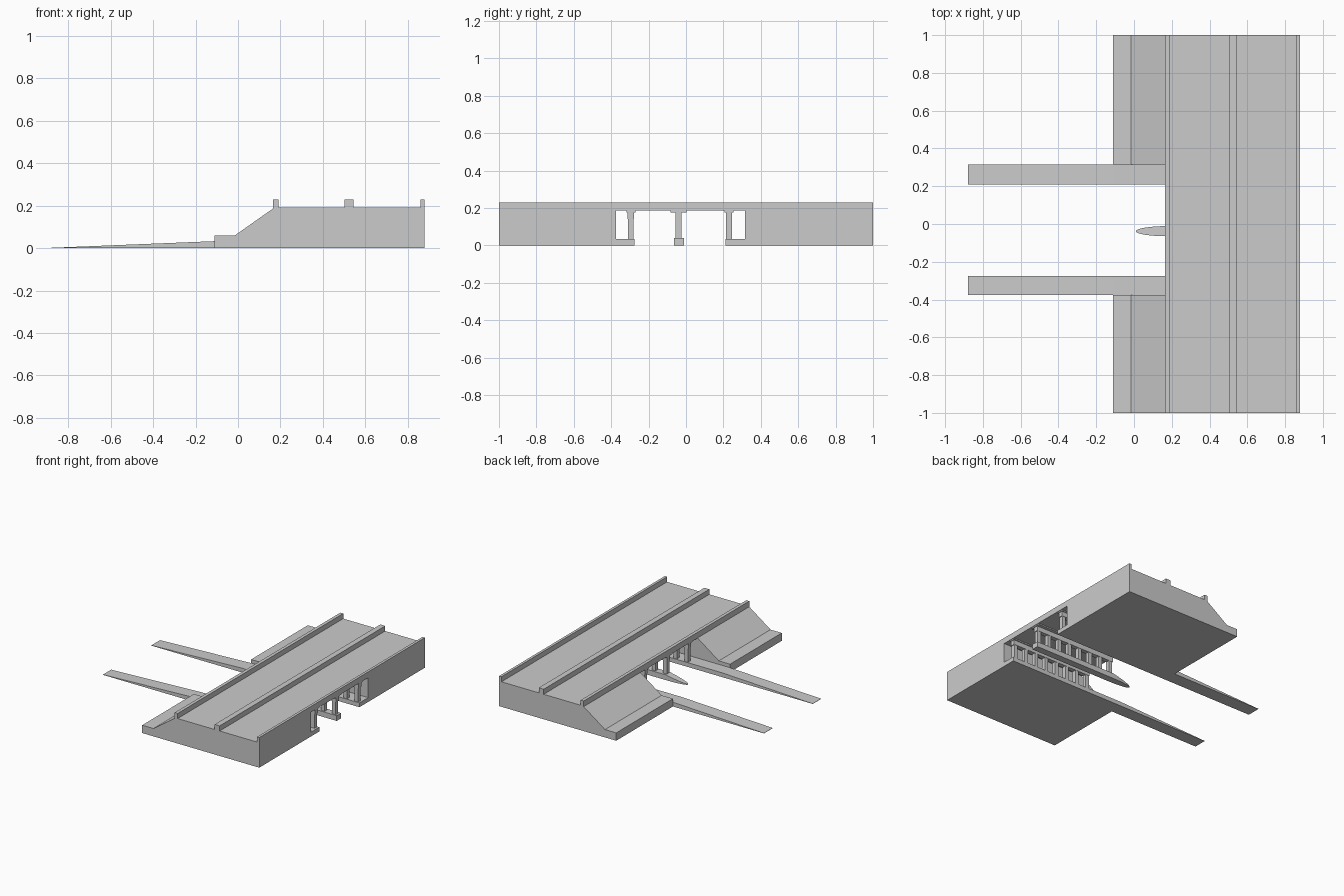
import bpy, bmesh, math

if "Cube" in bpy.data.objects:
    bpy.data.objects.remove(bpy.data.objects["Cube"])


def mesh_object(name, bm):
    bmesh.ops.recalc_face_normals(bm, faces=bm.faces)
    me = bpy.data.meshes.new(name)
    bm.to_mesh(me)
    bm.free()
    ob = bpy.data.objects.new(name, me)
    bpy.context.collection.objects.link(ob)
    return ob


def box(name, x0, x1, y0, y1, z0, z1):
    return prism(name, [(x0, z0), (x1, z0), (x1, z1), (x0, z1)], y0, y1)


def prism(name, profile, y0, y1):
    """Extrude an x-z profile along y."""
    bm = bmesh.new()
    face = bm.faces.new([bm.verts.new((x, y0, z)) for x, z in profile])
    ext = bmesh.ops.extrude_face_region(bm, geom=[face])
    verts = [g for g in ext["geom"] if isinstance(g, bmesh.types.BMVert)]
    bmesh.ops.translate(bm, verts=verts, vec=(0, y1 - y0, 0))
    return mesh_object(name, bm)


# Sloped earth embankments either side of the underpass
bank = [(-0.11, 0), (0.88, 0), (0.88, 0.187), (0.165, 0.187), (-0.015, 0.06), (-0.11, 0.06)]
prism("embankment_south", bank, -1, -0.375)
prism("embankment_north", bank, 0.315, 1)

# Road deck with edge parapets and central barrier
box("road_deck", 0.165, 0.88, -1, 1, 0.185, 0.191)
for name, x0, x1 in (("parapet_inner", 0.165, 0.19),
                     ("median_barrier", 0.503, 0.545),
                     ("parapet_outer", 0.86, 0.88)):
    box(name, x0, x1, -1, 1, 0.186, 0.23)

# Raised side walks under the bridge, ramping down to ground level
walk = [(-0.88, 0), (0.88, 0), (0.88, 0.033), (-0.11, 0.033), (-0.88, 0.002)]
prism("side_walk_south", walk, -0.375, -0.275)
prism("side_walk_north", walk, 0.21, 0.315)

# Central island with a tapered, pointed nose
bm = bmesh.new()
yc, hw, n = -0.038, 0.027, 8
outline = [(0.88, 1), (0.18, 1)]
for i in range(1, n):
    a = math.pi / 2 * i / n
    outline.append((0.18 - 0.17 * math.sin(a), math.cos(a)))
pts = [(x, yc + hw * w) for x, w in outline] + [(0.01, yc)]
pts += [(x, yc - hw * w) for x, w in reversed(outline)]
low = [bm.verts.new((x, y, 0)) for x, y in pts]
top = [bm.verts.new((x, y, 0.04 if x > 0.17 else 0.006 + 0.034 * (x - 0.01) / 0.17))
       for x, y in pts]
bm.faces.new(low)
for i in range(len(pts)):
    j = (i + 1) % len(pts)
    bm.faces.new((low[i], low[j], top[j], top[i]))
m = len(pts)
for i in range(m // 2):
    quad = [top[i], top[i + 1], top[m - 2 - i], top[m - 1 - i]]
    bm.faces.new(list(dict.fromkeys(quad)))
mesh_object("central_island", bm)

# Pier rows: columns, cross beam and bearing cap
COUNT = 8
for label, y, cap, base in (("south", -0.295, 0.024, 0.03),
                            ("centre", -0.04, 0.042, 0.036),
                            ("north", 0.23, 0.024, 0.03)):
    for i in range(COUNT):
        x = 0.195 + (0.85 - 0.195) * i / (COUNT - 1)
        box(f"column_{label}_{i + 1}", x - 0.015, x + 0.015, y - 0.015, y + 0.015, base, 0.145)
    box(f"pier_beam_{label}", 0.175, 0.87, y - 0.017, y + 0.017, 0.14, 0.177)
    box(f"bearing_cap_{label}", 0.17, 0.875, y - cap, y + cap, 0.176, 0.186)
